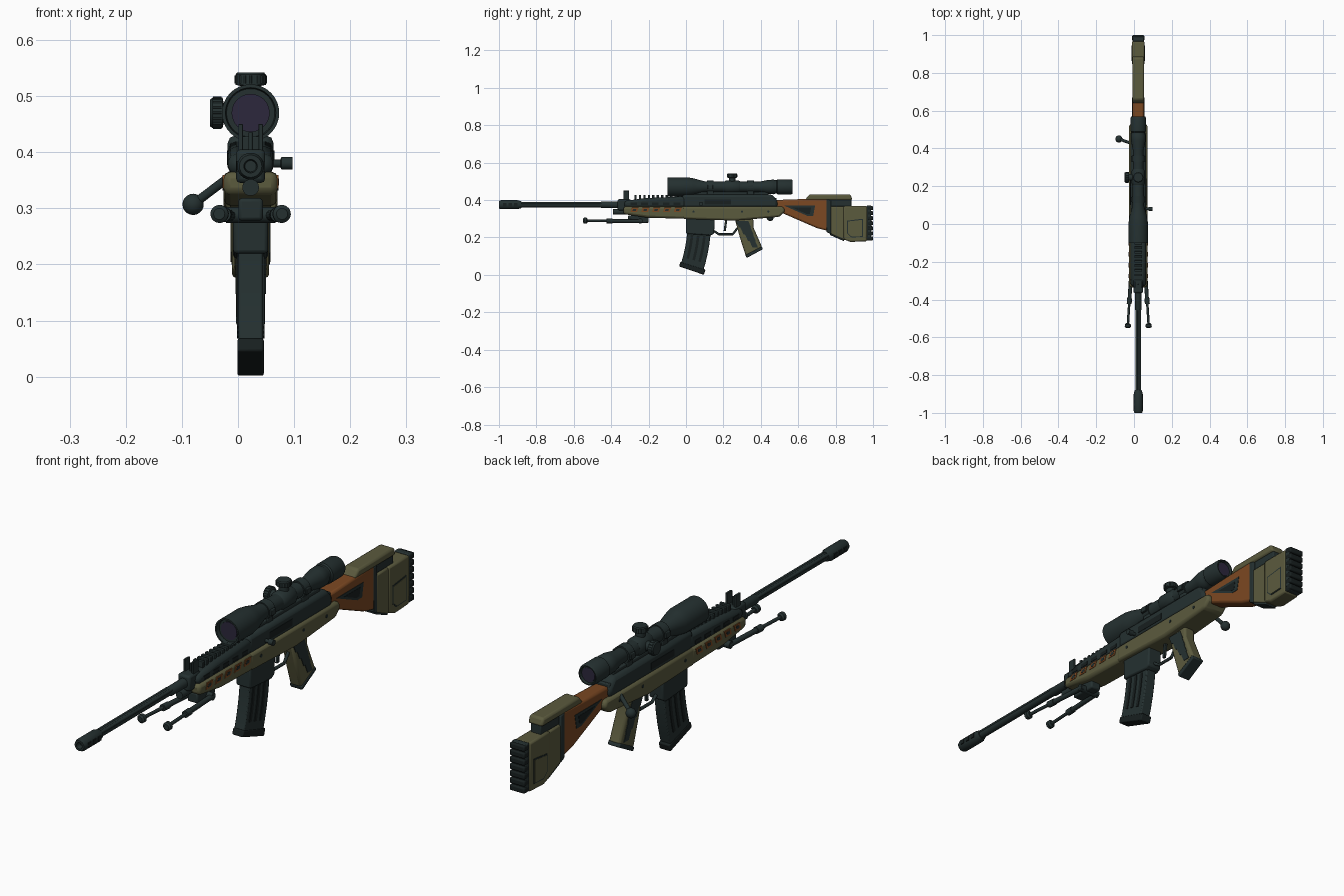
import bpy, bmesh, math
from mathutils import Vector

cube = bpy.data.objects.get("Cube")
if cube:
    bpy.data.objects.remove(cube, do_unlink=True)


def material(name, red, green, blue):
    mat = bpy.data.materials.new(name)
    mat.use_nodes = True
    mat.diffuse_color = (red, green, blue, 1)
    mat.node_tree.nodes["Principled BSDF"].inputs["Base Color"].default_value = (red, green, blue, 1)
    return mat


DARK = material("gunmetal", .018, .03, .03)
BLACK = material("black rubber", .009, .014, .014)
OLIVE = material("olive", .105, .103, .048)
BROWN = material("orange brown", .2, .065, .016)
LENS = material("violet lens", .025, .02, .045)

AXIS = .0225               # sideways position of the bore line
BORE, SCOPE = .375, .47    # heights of the two long axes
SEAM = .365                # top of the chassis, bottom of the receiver
BODY = .048                # half width of the chassis
SIDES = (-1, 1)
ALONG, UP, RIGHT, LEFT = (0, 1, 0), (0, 0, 1), (-1, 0, 0), (1, 0, 0)


def finish(name, bm, mat, bevel=0):
    bmesh.ops.recalc_face_normals(bm, faces=bm.faces)
    mesh = bpy.data.meshes.new(name)
    bm.to_mesh(mesh)
    bm.free()
    mesh.materials.append(mat)
    mesh.shade_smooth()
    mesh.set_sharp_from_angle(angle=math.radians(35))
    part = bpy.data.objects.new(name, mesh)
    part.location.x = AXIS
    bpy.context.collection.objects.link(part)
    if bevel:
        soft = part.modifiers.new("soft edges", "BEVEL")
        soft.width, soft.segments, soft.limit_method = bevel, 2, "ANGLE"


def prism(name, outline, half, mat=DARK, bevel=.004, x=0):
    """Side outline of (y, z) points, extruded across the width."""
    bm = bmesh.new()
    right = [bm.verts.new((x - half, y, z)) for y, z in outline]
    left = [bm.verts.new((x + half, y, z)) for y, z in outline]
    bm.faces.new(right)
    bm.faces.new(left)
    for i in range(len(outline)):
        bm.faces.new((right[i - 1], right[i], left[i], left[i - 1]))
    finish(name, bm, mat, bevel)


def slab(y, z, length, height, lean=0):
    """Outline of a box round its centre, its top shifted back by lean."""
    a, b = length / 2, height / 2
    return [(y - a, z - b), (y + a, z - b), (y + a + lean, z + b), (y - a + lean, z + b)]


def shrink(outline, factor):
    middle = sum((Vector(p) for p in outline), Vector((0, 0))) / len(outline)
    return [middle.lerp(Vector(p), factor) for p in outline]


def band(centre, inner, outer, start, end, steps=6):
    """Outline between two arcs, with angles in degrees below the horizontal."""
    turns = [math.radians(start + (end - start) * i / steps) for i in range(steps + 1)]
    arc = lambda r, t: (centre[0] + r * math.cos(t), centre[1] - r * math.sin(t))
    return [arc(inner, t) for t in turns] + [arc(outer, t) for t in reversed(turns)]


def plates(name, outline, half, mat=DARK):
    """Thin mirrored plates lying on both side walls."""
    for side in SIDES:
        prism(name, outline, .002, mat, 0, side * half)


def lathe(name, profile, start, way=ALONG, mat=DARK, sides=24):
    """Turned part: (distance, radius) profile along a direction."""
    bm = bmesh.new()
    turn = Vector(UP).rotation_difference(Vector(way))
    rings = []
    for d, r in profile:
        spokes = [math.tau * k / sides for k in range(sides)]
        rings.append([bm.verts.new(Vector(start) + turn @ Vector((r * math.cos(t), r * math.sin(t), d)))
                      for t in spokes])
    for a, b in zip(rings, rings[1:]):
        for k in range(sides):
            bm.faces.new((a[k - 1], a[k], b[k], b[k - 1]))
    bm.faces.new(rings[0])
    bm.faces.new(rings[-1])
    finish(name, bm, mat)


def rod(name, start, end, radius, mat=DARK, sides=14):
    way = Vector(end) - Vector(start)
    lathe(name, [(0, radius), (way.length, radius)], start, way.normalized(), mat, sides)


# Barrel with flutes, muzzle brake and gas tube
bore = (0, 0, BORE)
lathe("barrel", [(-.9, .014), (-.46, .014), (-.45, .018), (-.2, .018)], bore)
for side in SIDES:
    x, z = side * .009, BORE + .009
    rod("barrel_flute", (x, -.9, z), (x, -.45, z), .006)
lathe("muzzle_brake", [(-.98, .01), (-1, .012), (-1, .02), (-.99, .024), (-.9, .024), (-.88, .018)], bore)
for i in range(3):
    plates("brake_port", slab(-.97 + .03 * i, BORE, .018, .018), .0235, BLACK)
rod("gas_tube", (0, -.39, .337), (0, -.3, .337), .015)

# Front sight
prism("sight_block", slab(-.33, BORE, .07, .06), .026, bevel=.008)
for side in SIDES:
    prism("sight_ear", slab(-.32, .42, .03, .06), .004, bevel=.001, x=side * .018)
rod("sight_post", (0, -.32, .4), (0, -.32, .435), .004)

# Handguard with vents and top rail
prism("lower_handguard", [(-.335, .325), (-.2, .305), (0, .3), (0, SEAM), (-.335, SEAM)], BODY, OLIVE, .012)
prism("upper_handguard", [(-.33, .36), (0, .36), (0, .42), (-.22, .41), (-.33, .395)], .04, bevel=.014)
for i in range(5):
    y = -.28 + .058 * i
    vent = slab(y, .347, .036, .024, lean=.008)
    plates("vent", vent, BODY, BROWN)
    plates("vent_shadow", shrink(vent, .5), BODY + .001)
    plates("upper_vent", slab(y, .38, .036, .014), .0395, BLACK)
for i in range(11):
    prism("rail_tooth", slab(-.27 + .024 * i, .416, .013, .024), .021, bevel=.002)

# Receiver and chassis
prism("receiver", [(-.02, .36), (.49, .36), (.49, .395), (.46, .43), (-.02, .43)], .041, bevel=.014)
prism("scope_rail", slab(.215, .434, .45, .018), .022)
prism("chassis", [(-.02, SEAM), (.52, SEAM), (.53, .34), (.5, .31), (.26, .29), (-.02, .3)], BODY, OLIVE, .01)
plates("ejection_port", slab(.17, .39, .14, .026), .0405, BLACK)
for y in (.04, .3, .44):
    rod("chassis_pin", (-.05, y, .338), (.05, y, .338), .006)

# Bolt handle on the right, charging knob on the left
arm, knob = Vector((-.03, .425, .362)), Vector((-.1025, .45, .307))
rod("bolt_arm", arm, knob, .008)
bolt = [(-.019 * math.cos(t), .019 * math.sin(t)) for t in (math.pi * (i + .1) / 10 for i in range(11))]
lathe("bolt_knob", bolt[:10], knob, (arm - knob).normalized())
lathe("charging_knob", [(0, .007), (.022, .007), (.024, .011), (.044, .011)], (.031, .08, .38), LEFT)

# Magazine well and curved magazine
prism("magazine_well", [(0, .33), (.155, .33), (.15, .22), (.13, .21), (0, .22)], .031, bevel=.006)
bend = (-.785, .3)
prism("magazine", band(bend, .795, .92, 0, 18), .022)
prism("magazine_floor", band(bend, .79, .93, 17, 18.8, steps=1), .0235, BLACK)
for i in range(3):
    r = .815 + .033 * i
    plates("magazine_rib", band(bend, r, r + .014, 6, 15), .0225, BLACK)

# Trigger and guard
guard = [(.15, .235), (.175, .217), (.25, .217), (.275, .25)]
for a, b in zip(guard, guard[1:]):
    rod("trigger_guard", (0, *a), (0, *b), .006)
prism("trigger", slab(.207, .265, .012, .06, lean=.008), .005, bevel=.001)

# Pistol grip with dark texture panels
prism("pistol_grip", [(.262, .295), (.36, .3), (.36, .255), (.408, .145), (.32, .1), (.288, .2)], .025, OLIVE, .009)
for i in range(4):
    plates("grip_panel", slab(.37 - .018 * i, .165 + .035 * i, .03 + .012 * i, .036, lean=-.016), .025)
prism("grip_spine", slab(.381, .21, .02, .14, lean=-.04), .018)
prism("grip_cap", [(.318, .106), (.324, .09), (.412, .138), (.404, .152)], .026)

# Brown stock frame with dark side recesses
prism("stock_frame", [(.47, .4), (.76, .41), (.76, .235), (.7, .25), (.47, .35)], .03, BROWN, .009)
recess = [(.525, .37), (.69, .37), (.68, .315), (.65, .315)]
plates("stock_recess", recess, .0295)
plates("stock_recess_floor", shrink(recess, .6), .0305, BLACK)
prism("stock_collar", slab(.475, .383, .02, .058), .034)

# Cheek rest on its dark support
prism("cheek_rest", [(.635, .4), (.89, .4), (.88, .43), (.66, .43)], .031, OLIVE, .008)
prism("cheek_support", slab(.815, .384, .14, .038), .022)

# Butt, spacer and ribbed recoil pad
prism("stock_spacer", [(.75, .405), (.775, .4), (.775, .218), (.75, .23)], .031)
prism("butt_front", [(.77, SEAM), (.85, SEAM), (.85, .185), (.77, .22)], .029, OLIVE, .006)
prism("butt_rear", [(.842, .368), (.968, .368), (.968, .18), (.88, .176), (.842, .19)], .033, OLIVE, .007)
panel = [(.862, .29), (.945, .3), (.945, .203), (.885, .2), (.862, .22)]
plates("butt_groove", panel, .0325)
plates("butt_panel", shrink(panel, .9), .0335, OLIVE)
prism("butt_lower_trim", [(.77, .228), (.845, .195), (.845, .18), (.77, .213)], .026)
prism("recoil_pad", slab(.978, .277, .024, .187), .031)
for i in range(7):
    prism("pad_rib", slab(.985, .195 + .027 * i, .03, .022), .032, BLACK, .005)

# Scope with lenses, rings and turrets
sight = (0, 0, SCOPE)
lathe("scope_body", [(-.085, .043), (-.1, .045), (-.1, .051), (.01, .051), (.04, .046), (.1, .03), (.39, .028),
                     (.44, .038), (.47, .039), (.475, .036), (.485, .036), (.49, .041), (.56, .041),
                     (.57, .037), (.57, .033), (.56, .031)], sight, sides=32)
lathe("front_lens", [(-.088, .034), (-.084, .034)], sight, mat=LENS)
lathe("rear_lens", [(.558, .027), (.563, .027)], sight, mat=LENS)
for y in (.13, .345):
    rod("scope_ring", (0, y - .018, SCOPE), (0, y + .018, SCOPE), .034, sides=24)
    prism("ring_foot", slab(y, .443, .036, .036), .026)
    for side in SIDES:
        prism("ring_clamp", slab(y, SCOPE, .028, .022), .006, bevel=.002, x=side * .034)
lathe("turret_housing", [(.205, .029), (.215, .035), (.28, .035), (.29, .029)], sight)
hub = Vector((0, .247, SCOPE))
for name, way in (("top_turret", UP), ("side_turret", RIGHT)):
    way = Vector(way)
    lathe(name, [(.025, .018), (.048, .018), (.05, .027), (.068, .027), (.072, .024)], hub, way)
    across = way.cross(Vector(ALONG))
    for k in range(16):
        t = math.tau * k / 16
        rim = hub + (across * math.cos(t) + Vector(ALONG) * math.sin(t)) * .0265
        rod("turret_grip", rim + way * .052, rim + way * .067, .0025, sides=6)

# Folded bipod
prism("bipod_mount", slab(-.255, .298, .11, .04), .022, bevel=.006)
rod("bipod_hinge", (-.044, -.245, .288), (.044, -.245, .288), .014)
for side in SIDES:
    top, foot = Vector((side * .036, -.235, .287)), Vector((side * .056, -.55, .29))
    way = (foot - top).normalized()
    rod("bipod_upper_leg", top, top.lerp(foot, .55), .01)
    rod("bipod_lower_leg", top, foot, .0065)
    rod("bipod_collar", top.lerp(foot, .5), top.lerp(foot, .6), .013)
    lathe("bipod_foot", [(-.024, .01), (-.018, .016), (-.005, .016), (0, .01)], foot, way)
